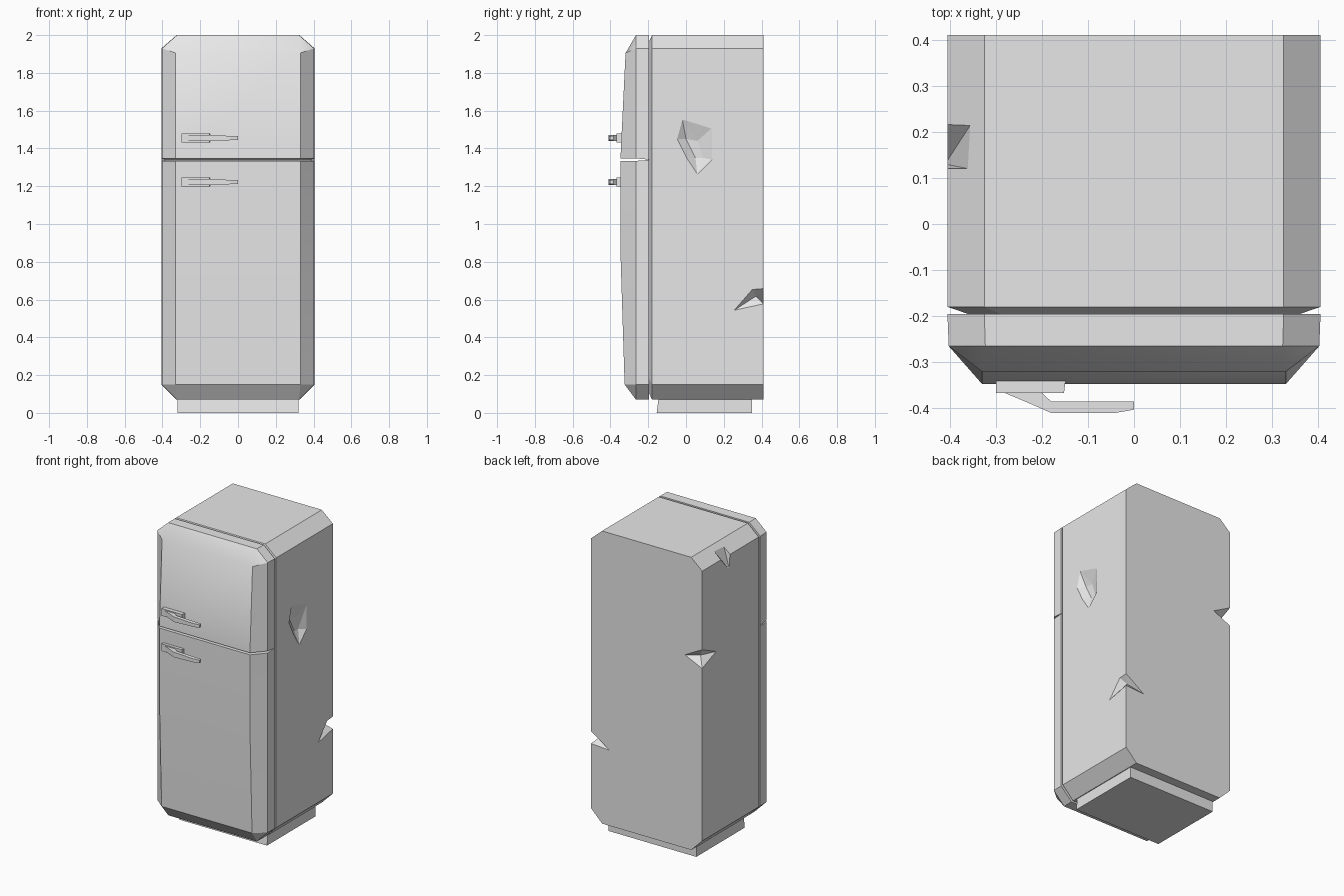
import bpy
import bmesh

if "Cube" in bpy.data.objects:
    bpy.data.objects.remove(bpy.data.objects["Cube"], do_unlink=True)

grey = bpy.data.materials.new("plain grey")
grey.use_nodes = True
grey.diffuse_color = (0.8, 0.8, 0.8, 1)
grey.node_tree.nodes["Principled BSDF"].inputs["Base Color"].default_value = (0.8, 0.8, 0.8, 1)


def finish(name, bm):
    bmesh.ops.remove_doubles(bm, verts=bm.verts[:], dist=0.0001)
    bmesh.ops.recalc_face_normals(bm, faces=bm.faces[:])
    mesh = bpy.data.meshes.new(name)
    bm.to_mesh(mesh)
    bm.free()
    mesh.materials.append(grey)
    obj = bpy.data.objects.new(name, mesh)
    bpy.context.collection.objects.link(obj)
    return obj


def loft(name, loops):
    """Skin closed loops in order; the ends are capped with strips of quads."""
    bm = bmesh.new()
    rings = [[bm.verts.new(p) for p in loop] for loop in loops]
    n = len(rings[0])
    for a, b in zip(rings, rings[1:]):
        for i in range(n):
            j = (i + 1) % n
            bm.faces.new((a[i], a[j], b[j], b[i]))
    for ring in (rings[0], rings[-1]):
        for i in range(n // 2 - 1):
            bm.faces.new((ring[i], ring[i + 1], ring[n - 2 - i], ring[n - 1 - i]))
    return finish(name, bm)


def mirrored(half):
    """Left half of a loop, continued on the right side."""
    return half + [(-x, y, z) for x, y, z in reversed(half)]


def smooth(obj):
    bpy.ops.object.select_all(action='DESELECT')
    obj.select_set(True)
    bpy.context.view_layer.objects.active = obj
    bpy.ops.object.shade_smooth_by_angle()


# Cabinet: chamfered box with a recessed front rim
outline = [(-0.325, 0.07), (-0.405, 0.15), (-0.405, 1.93), (-0.325, 2.0)]


def cabinet_loop(y, sx=1.0, sz=1.0):
    return mirrored([(x * sx, y, 1.035 + (z - 1.035) * sz) for x, z in outline])


cabinet = loft("cabinet", [cabinet_loop(-0.2, 0.89, 0.965),
                           cabinet_loop(-0.195, 0.89, 0.965),
                           cabinet_loop(-0.18), cabinet_loop(0.41)])


# Dents: convex chunks cut out of the cabinet
def dent(points):
    bm = bmesh.new()
    for p in points:
        bm.verts.new(p)
    hull = bmesh.ops.convex_hull(bm, input=bm.verts[:])
    loose = set(hull["geom_interior"]) | set(hull["geom_unused"])
    bmesh.ops.delete(bm, geom=[v for v in loose if isinstance(v, bmesh.types.BMVert)],
                     context='VERTS')
    cutter = finish("dent_cutter", bm)
    cutter.hide_render = True
    mod = cabinet.modifiers.new("dent", 'BOOLEAN')
    mod.operation = 'DIFFERENCE'
    mod.solver = 'EXACT'
    mod.object = cutter
    bpy.context.view_layer.objects.active = cabinet
    bpy.ops.object.modifier_apply(modifier=mod.name)
    bpy.data.objects.remove(cutter, do_unlink=True)


def edge_dent(side, top, bottom, side_tip, back_tip):
    """Notch in a rear vertical edge, with a pointed tail on each face."""
    mid = (top + bottom) / 2
    core = [(side * 0.407, 0.412, top), (side * 0.407, 0.412, bottom),
            (side * 0.365, 0.37, mid), (side * 0.46, 0.46, mid)]
    dent(core + side_tip)
    dent(core + [back_tip])


edge_dent(1, 0.66, 0.575, [(0.407, 0.25, 0.54), (0.407, 0.35, 0.655)], (0.265, 0.412, 0.565))
edge_dent(-1, 1.415, 1.285, [(-0.407, 0.26, 1.345)], (-0.275, 0.412, 1.345))

# Hollow in the left wall
rim = [(-0.02, 1.56), (0.14, 1.51), (-0.05, 1.45), (0.14, 1.34), (0.06, 1.26), (0.0, 1.35)]
floor = [(0.06, 1.44), (0.0, 1.45), (0.05, 1.35), (0.09, 1.35)]
dent([(x, y, z) for y, z in rim for x in (0.407, 0.45)] + [(0.375, y, z) for y, z in floor])

# Hollow in the upper right chamfer
dent([(-0.41, 0.22, 1.93), (-0.355, 0.215, 1.975), (-0.36, 0.12, 1.971), (-0.41, 0.12, 1.93),
      (-0.41, 0.13, 1.83), (-0.385, 0.17, 1.92), (-0.45, 0.17, 1.96), (-0.45, 0.15, 1.85)])


# Doors: slab with a chamfered, slightly bowed front
def door(name, outer, front, split):
    back = [(x, -0.195, split if i == 0 else z) for i, (x, z) in enumerate(outer)]
    mid = [(x * 0.993, -0.265, z) for x, z in outer]
    face = [(-0.33, y, z) for y, z in front]
    smooth(loft(name, [mirrored(back), mirrored(mid), mirrored(face)]))


door("freezer_door",
     [(-0.405, 1.347), (-0.405, 1.93), (-0.325, 2.0)],
     [(-0.347, 1.347), (-0.32, 1.905), (-0.32, 1.905)], 1.341)
door("fridge_door",
     [(-0.405, 1.334), (-0.405, 0.85), (-0.405, 0.15), (-0.325, 0.07)],
     [(-0.347, 1.334), (-0.347, 0.85), (-0.325, 0.15), (-0.325, 0.15)], 1.339)

# Plinth, with a sloping front
loft("plinth", [[(-0.32, y, z), (-0.32, 0.35, z), (0.32, 0.35, z), (0.32, y, z)]
                for y, z in ((-0.155, 0), (-0.145, 0.08))])

# Handles: mounting block and cranked lever
inner = [(-0.28, -0.362), (-0.205, -0.362), (-0.18, -0.385), (-0.04, -0.385), (0, -0.385)]
outer = [(-0.28, -0.367), (-0.23, -0.388), (-0.18, -0.41), (-0.04, -0.41), (0, -0.403)]
lever = inner + outer[::-1]
for label, height in (("freezer", 1.455), ("fridge", 1.222)):
    loft(label + "_handle_mount",
         [[(-0.3, y, height - 0.024), (-0.3, y, height + 0.024),
           (right, y, height + 0.024), (right, y, height - 0.024)]
          for right, y in ((-0.148, -0.335), (-0.152, -0.367))])
    loft(label + "_handle_lever",
         [[(x, y, height + s * (0.01 - 0.035 * max(x, -0.18))) for x, y in lever]
          for s in (-1, 1)])
